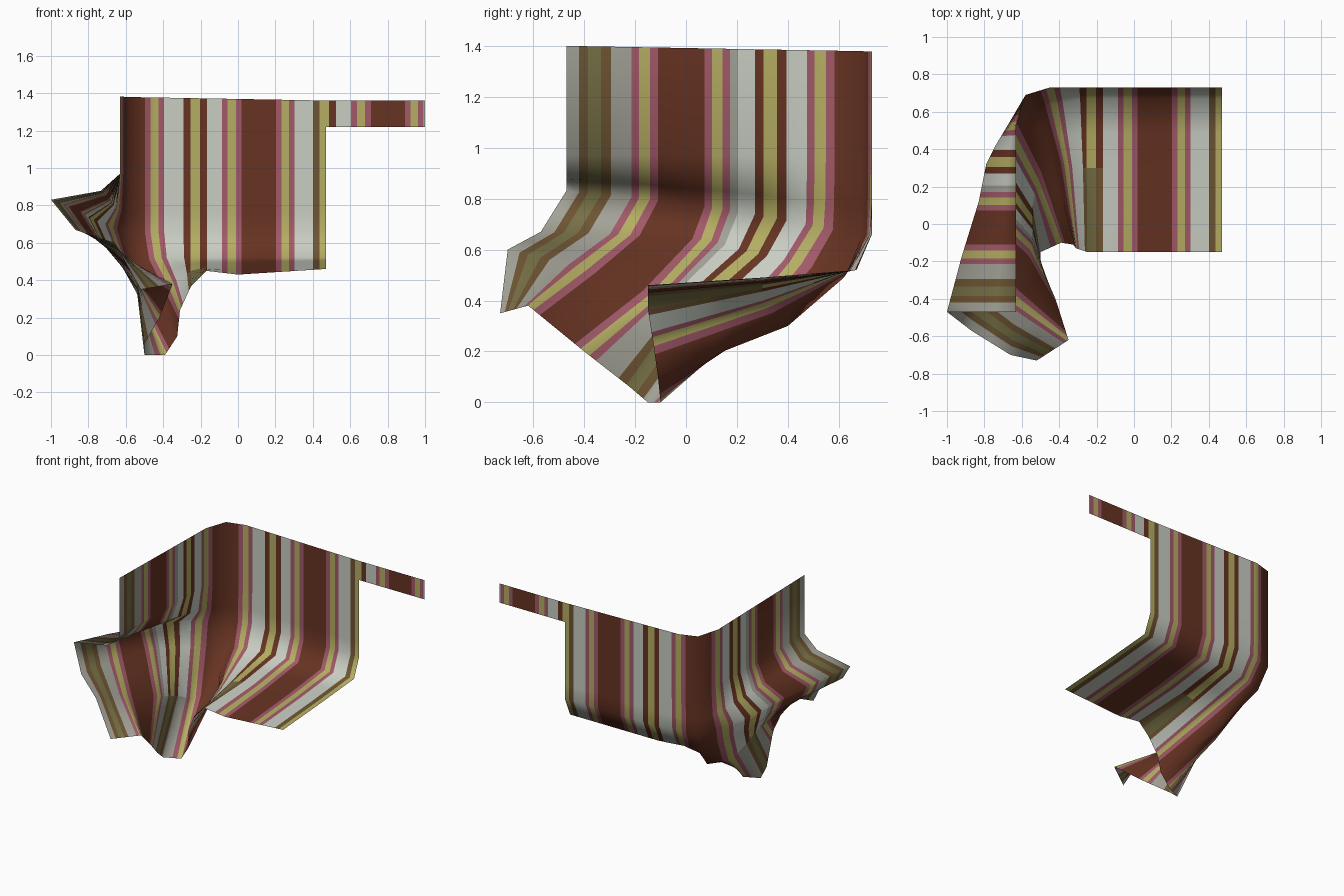
import bpy
from mathutils import Vector

if "Cube" in bpy.data.objects:
    bpy.data.objects.remove(bpy.data.objects["Cube"], do_unlink=True)

# Flat colours of the woven stripes
COLOURS = {
    "brown": (0.132, 0.033, 0.016),
    "pink": (0.36, 0.10, 0.14),
    "yellow": (0.46, 0.42, 0.125),
    "white": (0.58, 0.61, 0.54),
    "grey": (0.36, 0.36, 0.31),
    "olive": (0.18, 0.16, 0.06),
    "tan_brown": (0.155, 0.09, 0.033),
}
NAMES = list(COLOURS)


def make_material(name, rgb):
    material = bpy.data.materials.new(name)
    material.use_nodes = True
    colour = (*rgb, 1.0)
    material.diffuse_color = colour
    shader = material.node_tree.nodes["Principled BSDF"]
    shader.inputs["Base Color"].default_value = colour
    shader.inputs["Roughness"].default_value = 0.9
    return material


MATERIALS = [make_material(name, rgb) for name, rgb in COLOURS.items()]

# One repeat of the stripe pattern: start offset and colour
PERIOD = 0.69
PHASE = 0.072
PATTERN = [
    (0.0, "pink"), (0.03, "yellow"), (0.071, "pink"), (0.10, "white"),
    (0.198, "brown"), (0.233, "yellow"), (0.285, "brown"), (0.323, "white"),
    (0.403, "pink"), (0.433, "yellow"), (0.476, "pink"), (0.508, "brown"),
]
START, END, STRIP_END = -0.47, 1.72, 2.25
WORN_END = -0.22
GREY_BAND = (0.172, 0.205)
HEM_BAND = 6
FADED = {"white": "grey", "brown": "tan_brown", "yellow": "olive"}


def stripe_colour(u, band):
    offset = (u - PHASE) % PERIOD
    name = [colour for begin, colour in PATTERN if begin <= offset][-1]
    narrow = 0.198 <= offset < 0.323
    at_hem = band >= HEM_BAND
    at_end = END - 0.09 < u < END
    if u < WORN_END or (at_hem and narrow and not at_end):   # worn end and hem
        name = FADED.get(name, name)
    elif name == "white" and (at_hem and u < 0.5 or GREY_BAND[0] < u < GREY_BAND[1]):
        name = "grey"
    elif name == "brown" and at_end:
        name = "tan_brown"
    return NAMES.index(name)


def stripe_edges(low, high, extra=()):
    edges = {low, high, *extra}
    for repeat in range(-1, 4):
        for begin, _ in PATTERN:
            edges.add(PHASE + repeat * PERIOD + begin)
    ordered = []
    for edge in sorted(edges):
        if low <= edge <= high and (not ordered or edge - ordered[-1] > 0.004):
            ordered.append(edge)
    ordered[-1] = high
    return ordered


def seat_station(x, sag_z, hem_z):
    """Straight part of the cloth along the back wall and over the seat."""
    return (x + END - 0.47, (x, .73), (x, .73, .66), (x, .67, .52),
            (x, .3, sag_z), (x, -.15, hem_z))


# Stations along the cloth: position, hung line (x, y), then bulge, two folds and hem
STATIONS = [
    (-0.47, (-.63, -.47), (-1, -.47, .83), (-.87, -.57, .67), (-.66, -.7, .6), (-.52, -.73, .35)),
    (-0.17, (-.63, -.17), (-.92, -.17, .8), (-.82, -.25, .66), (-.63, -.42, .53), (-.35, -.62, .38)),
    (0.12, (-.63, .12), (-.83, .12, .76), (-.76, .08, .64), (-.55, -.12, .42), (-.42, -.4, .2)),
    (0.32, (-.63, .32), (-.79, .32, .73), (-.72, .25, .59), (-.54, .0, .38), (-.5, -.22, .06)),
    (0.42, (-.63, .42), (-.74, .42, .71), (-.68, .34, .57), (-.54, .1, .34), (-.5, -.15, 0)),
    (0.53, (-.63, .53), (-.68, .52, .69), (-.63, .43, .55), (-.52, .22, .28), (-.39, -.1, 0)),
    (0.68, (-.58, .69), (-.58, .69, .65), (-.55, .62, .49), (-.45, .4, .3), (-.325, -.11, .1)),
    (0.81, (-.45, .73), (-.45, .72, .66), (-.43, .64, .52), (-.36, .3, .38), (-.31, -.13, .24)),
    seat_station(-.25, .45, .37),
    seat_station(-.17, .47, .45),
    seat_station(0, .47, .43),
    seat_station(.47, .49, .46),
]


def top_height(u):
    return 1.40 - 0.018 * (u - START)


def cloth_column(u):
    """Points of the cloth from its hung edge down to the hem."""
    for left, right in zip(STATIONS, STATIONS[1:]):
        if u <= right[0]:
            break
    t = (u - left[0]) / (right[0] - left[0])
    hung, bulge, fold, sag, hem = [
        Vector(a).lerp(Vector(b), t) for a, b in zip(left[1:], right[1:])]
    top = Vector((hung.x, hung.y, top_height(u)))
    bend = Vector((hung.x, hung.y, 0.97))
    shoulder = bend.lerp(bulge, 0.28)
    shoulder.z = bend.z + (bulge.z - bend.z) * 0.66
    return [top, bend, shoulder, bulge, fold, fold.lerp(sag, 0.5),
            sag, sag.lerp(hem, 0.5), hem]


def strip_column(u):
    x = u - END + 0.47
    return [Vector((x, 0.73, top_height(END))), Vector((x, 0.73, 1.22))]


def make_sheet(name, edges, column):
    """Join neighbouring columns into faces coloured by stripe."""
    columns = [column(u) for u in edges]
    rows = len(columns[0])
    verts = [point for points in columns for point in points]
    faces, colours = [], []
    for i in range(len(edges) - 1):
        middle = (edges[i] + edges[i + 1]) / 2
        for j in range(rows - 1):
            a, b = i * rows + j, (i + 1) * rows + j
            faces.append((a, a + 1, b + 1, b))
            colours.append(stripe_colour(middle, j))
    mesh = bpy.data.meshes.new(name)
    mesh.from_pydata(verts, [], faces)
    for material in MATERIALS:
        mesh.materials.append(material)
    for polygon, colour in zip(mesh.polygons, colours):
        polygon.material_index = colour
        polygon.use_smooth = True
    mesh.update()
    sheet = bpy.data.objects.new(name, mesh)
    bpy.context.collection.objects.link(sheet)


# Draped cloth hung along two walls and over the seat corner
stations = [station[0] for station in STATIONS]
make_sheet("draped_cloth", stripe_edges(START, END, (*stations, *GREY_BAND)), cloth_column)

# Narrow band running on past the end of the cloth
make_sheet("top_strip", stripe_edges(END, STRIP_END), strip_column)
